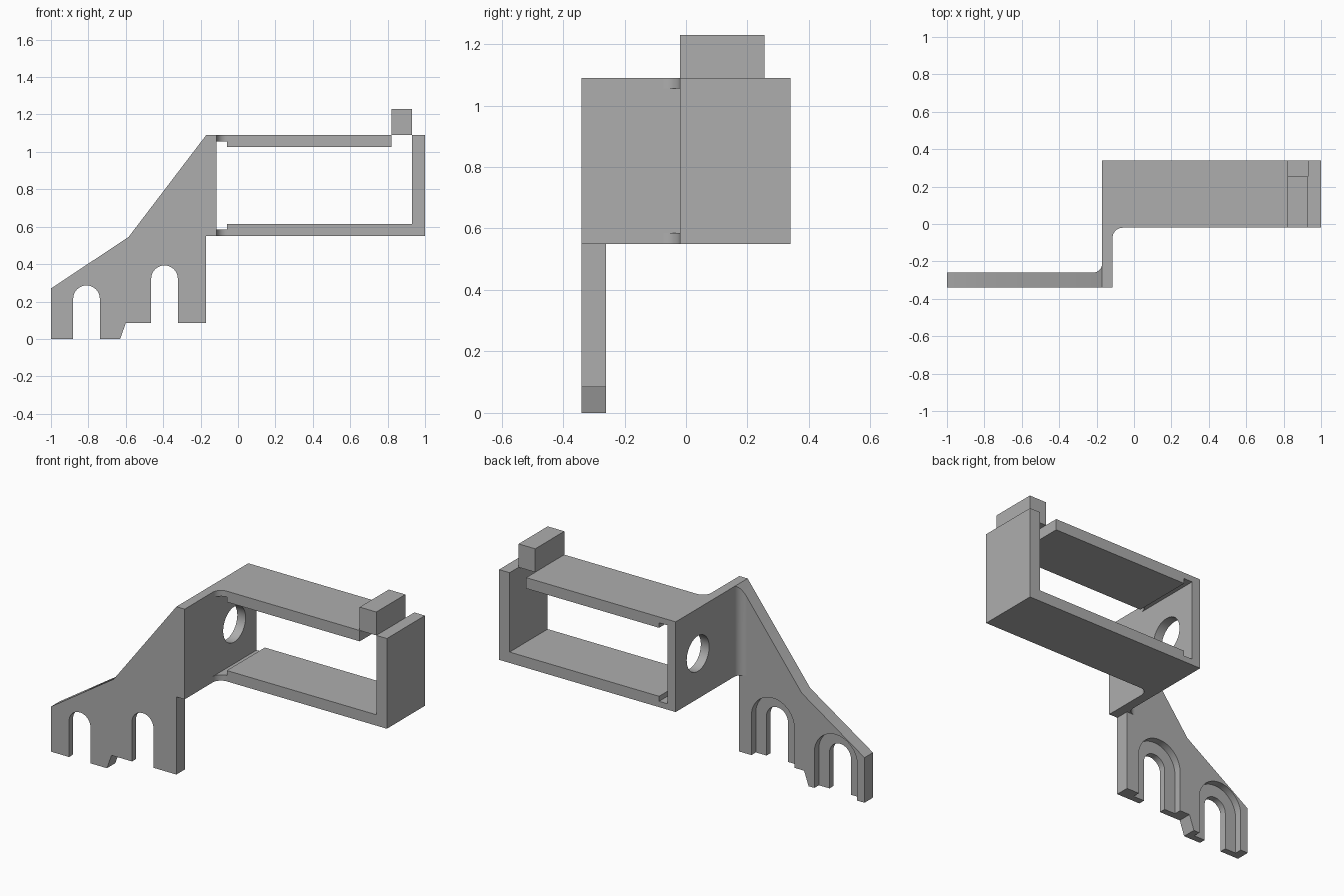
import bpy, bmesh
from math import sin, cos, radians

if "Cube" in bpy.data.objects:
    bpy.data.objects.remove(bpy.data.objects["Cube"])

grey = bpy.data.materials.new("plain grey")
grey.use_nodes = True
grey.diffuse_color = (0.42, 0.42, 0.42, 1)
grey.node_tree.nodes["Principled BSDF"].inputs["Base Color"].default_value = grey.diffuse_color

# Ways to place a 2D profile in space, by extrusion axis
PLACE = {"x": lambda u, v, t: (t, u, v),
         "y": lambda u, v, t: (u, t, v),
         "z": lambda u, v, t: (u, v, t)}


def prism(name, outline, axis, start, end):
    """Extrude a closed outline along an axis."""
    bm = bmesh.new()
    put = PLACE[axis]
    ends = [[bm.verts.new(put(u, v, t)) for u, v in outline] for t in (start, end)]
    for ring in ends:
        bm.faces.new(ring)
    a, b = ends
    for i in range(len(a)):
        bm.faces.new((a[i - 1], a[i], b[i], b[i - 1]))
    bmesh.ops.recalc_face_normals(bm, faces=bm.faces)
    mesh = bpy.data.meshes.new(name)
    bm.to_mesh(mesh)
    bm.free()
    mesh.materials.append(grey)
    ob = bpy.data.objects.new(name, mesh)
    bpy.context.collection.objects.link(ob)
    return ob


def arc(u, v, r, start, end, steps):
    angles = [radians(start + (end - start) * i / steps) for i in range(steps + 1)]
    return [(u + r * cos(a), v + r * sin(a)) for a in angles]


def rect(u0, u1, v0, v1):
    return [(u0, v0), (u1, v0), (u1, v1), (u0, v1)]


def carve(ob, tool, operation="DIFFERENCE"):
    """Apply a boolean and discard its tool."""
    tool.hide_render = True
    mod = ob.modifiers.new("carve", "BOOLEAN")
    mod.operation, mod.object, mod.solver = operation, tool, "EXACT"
    bpy.context.view_layer.objects.active = ob
    bpy.ops.object.modifier_apply(modifier=mod.name)
    bpy.data.objects.remove(tool)


def smooth(ob):
    bpy.ops.object.select_all(action="DESELECT")
    ob.select_set(True)
    bpy.context.view_layer.objects.active = ob
    bpy.ops.object.shade_smooth_by_angle(angle=radians(30))


# Shared dimensions
FRONT, BACK, FACE, PLATE_BACK = -0.34, 0.34, -0.02, -0.26
LOW, HIGH = 0.55, 1.09
WALL0, WALL1 = -0.17, -0.115

# Sloping mounting plate with two open slots, each stepped wider at the back
slope = [(WALL0, HIGH), (-0.585, 0.545), (-1, 0.27)]
plate = prism("mounting_plate",
              slope + [(-1, 0), (-0.63, 0), (-0.6, 0.085), (WALL0, 0.085)],
              "y", FRONT, PLATE_BACK)
for x, z in ((-0.81, 0.215), (-0.393, 0.322)):
    for r, y in ((0.071, FRONT - 0.1), (0.142, PLATE_BACK - 0.042)):
        outline = [(x - r, -0.1), (x + r, -0.1)] + arc(x, z, r, 0, 180, 32)
        carve(plate, prism("slot_cutter", outline, "y", y, PLATE_BACK + 0.1))
smooth(plate)

# Upright wall with a round hole
wall = prism("side_wall", rect(FRONT, BACK, LOW, HIGH), "x", WALL0, WALL1)
carve(wall, prism("hole_cutter", arc(0.13, 0.82, 0.106, 0, 352.5, 47), "x", -0.3, 0))
smooth(wall)

# Rounded inside corner between plate and wall, trimmed to the slope
corner = [(WALL0, PLATE_BACK)] + arc(WALL0 - 0.05, PLATE_BACK + 0.05, 0.05, -90, 0, 12)
fillet = prism("plate_fillet", corner, "z", LOW, HIGH)
carve(fillet, prism("slope_trim", slope + [(-1, 0), (WALL0, 0)], "y", FRONT, 0), "INTERSECT")
smooth(fillet)

# Frame: top shelf, and bottom shelf joined to the end post, thinned by the wall
LIP, GROOVE = 0.035, -0.06
prism("top_shelf",
      [(WALL1, HIGH), (0.82, HIGH), (0.82, 1.025), (GROOVE, 1.025),
       (GROOVE, HIGH - LIP), (WALL1, HIGH - LIP)], "y", FACE, BACK)
prism("bottom_shelf_and_post",
      [(WALL1, LOW), (1, LOW), (1, HIGH), (0.93, HIGH), (0.93, 0.615),
       (GROOVE, 0.615), (GROOVE, LOW + LIP), (WALL1, LOW + LIP)], "y", FACE, BACK)

# Thin rounded webs where the shelves meet the wall
web = [(WALL1, FACE)] + arc(WALL1 + 0.055, FACE - 0.055, 0.055, 90, 180, 12)
for name, z in (("bottom_web", LOW), ("top_web", HIGH - LIP)):
    smooth(prism(name, web, "z", z, z + LIP))

# Raised block over the gap beside the post
prism("latch_block", rect(0.82, 0.93, FACE, 0.255), "z", HIGH, 1.23)
